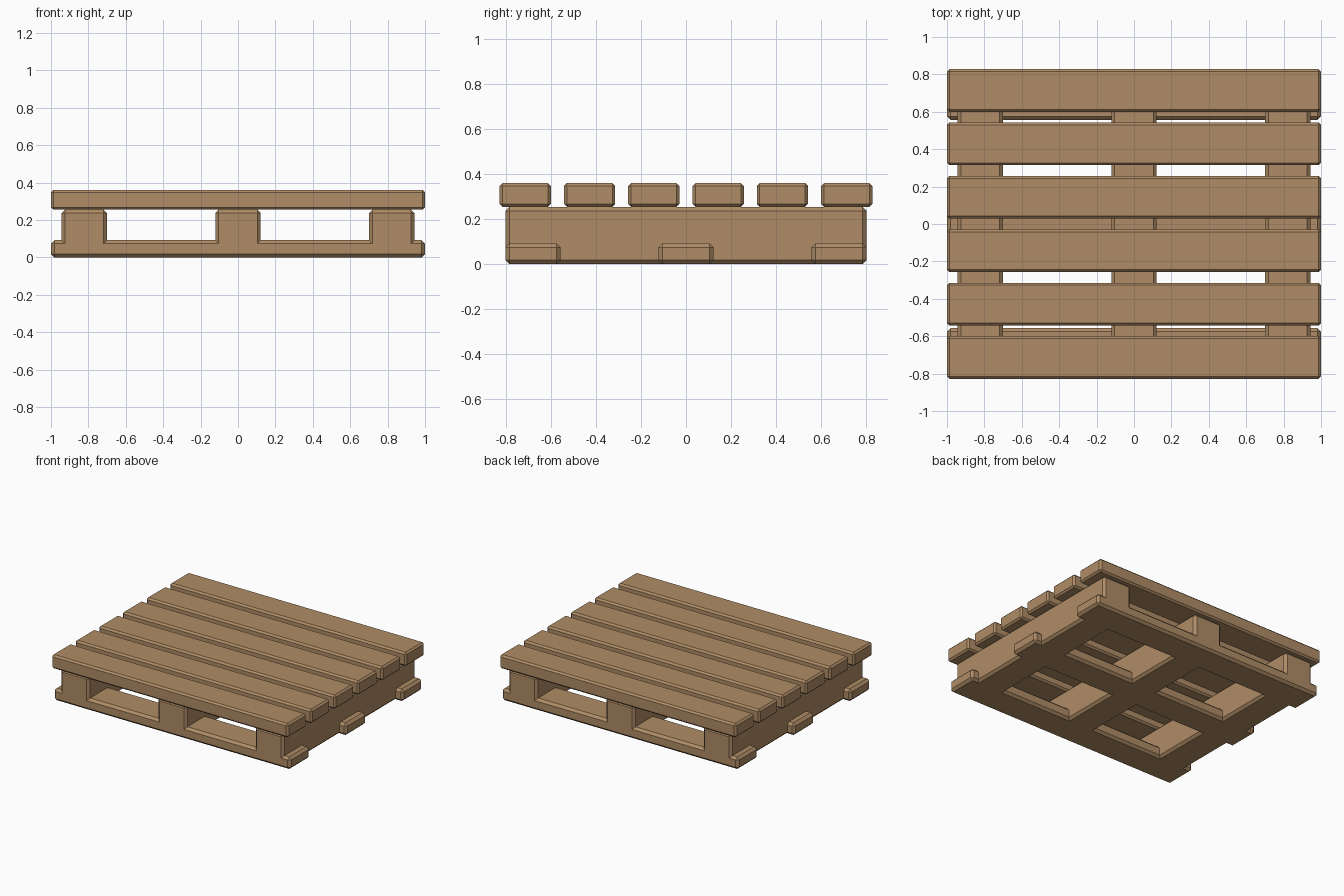
import bpy
import bmesh
from mathutils import Matrix

if "Cube" in bpy.data.objects:
    bpy.data.objects.remove(bpy.data.objects["Cube"], do_unlink=True)

# One flat wood colour
wood = bpy.data.materials.new("wood")
wood.use_nodes = True
COLOR = (0.43, 0.264, 0.133, 1)
wood.diffuse_color = COLOR
shader = next(n for n in wood.node_tree.nodes if n.type == 'BSDF_PRINCIPLED')
shader.inputs["Base Color"].default_value = COLOR
shader.inputs["Roughness"].default_value = 0.8


def plank(name, size, center, chamfer):
    """Box with chamfered edges."""
    bm = bmesh.new()
    bmesh.ops.create_cube(bm, size=1, matrix=Matrix.Diagonal((*size, 1)))
    bmesh.ops.bevel(bm, geom=bm.edges[:], offset=chamfer, segments=1,
                    affect='EDGES', clamp_overlap=True)
    bmesh.ops.translate(bm, verts=bm.verts[:], vec=center)
    mesh = bpy.data.meshes.new(name)
    bm.to_mesh(mesh)
    bm.free()
    mesh.materials.append(wood)
    obj = bpy.data.objects.new(name, mesh)
    bpy.context.scene.collection.objects.link(obj)
    return obj


BEAM_TOP, TOP, LENGTH = 0.255, 0.36, 2.0

# Six deck boards across the top
for i in range(6):
    plank(f"deck_board_{i + 1}", (LENGTH, 0.228, TOP - BEAM_TOP),
          (0, (i - 2.5) * 0.2855, (BEAM_TOP + TOP) / 2), 0.013)

# Three beams running front to back
parts = [plank(f"beam_{side}", (0.243, 1.604, BEAM_TOP), (x, 0, BEAM_TOP / 2), 0.018)
         for side, x in (("right", -0.822), ("middle", 0), ("left", 0.822))]

# Three bottom boards, flush with the beam undersides
parts += [plank(f"bottom_board_{side}", (LENGTH, 0.245, 0.092), (0, y, 0.046), 0.018)
          for side, y in (("front", -0.6795), ("middle", 0), ("back", 0.6795))]

# Join beams and bottom boards into one solid base
base = parts[0]
for part in parts[1:]:
    mod = base.modifiers.new("join", 'BOOLEAN')
    mod.operation = 'UNION'
    mod.solver = 'EXACT'
    mod.object = part
bpy.context.view_layer.update()
evaluated = base.evaluated_get(bpy.context.evaluated_depsgraph_get())
joined = bpy.data.meshes.new_from_object(evaluated)
base.modifiers.clear()
base.data = joined
base.name = "base_frame"
for part in parts[1:]:
    bpy.data.objects.remove(part, do_unlink=True)
